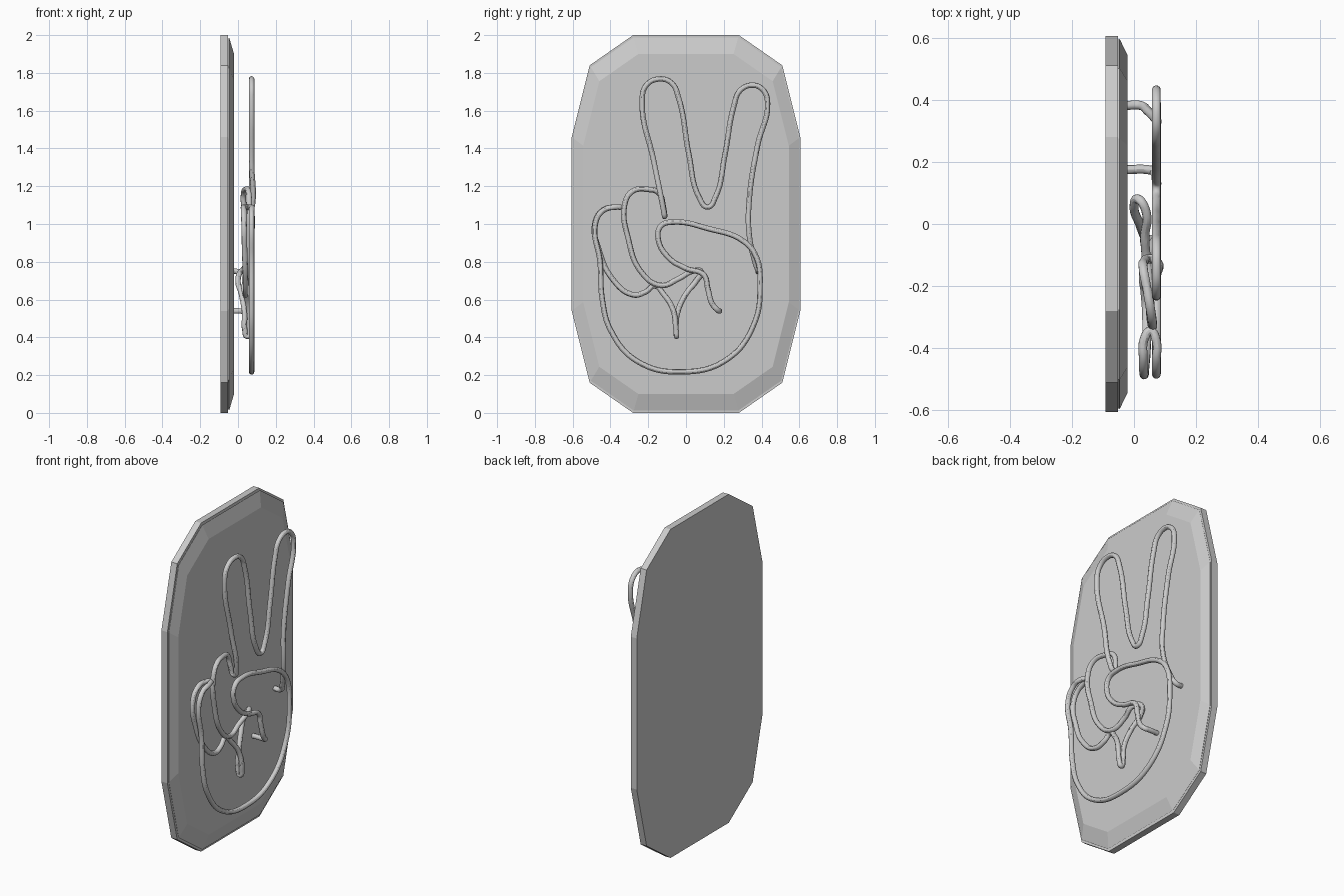
import bpy, bmesh

# --- Backing plaque: mirrored twelve-sided outline lofted through stepped rings ---
quarter = [(0.605, 0.46), (0.51, 0.84), (0.28, 1.0)]
outline = quarter + [(-y, z) for y, z in reversed(quarter)]
outline += [(-y, -z) for y, z in outline]
rings = [(-0.092, 1.0), (-0.052, 1.0), (-0.052, 0.982), (-0.047, 0.982),
         (-0.047, 0.988), (-0.021, 0.9)]          # (depth, outline scale)

bm = bmesh.new()
loops = [[bm.verts.new((x, y * s, 1 + z * s)) for y, z in outline] for x, s in rings]
n = len(outline)
for a, b in zip(loops, loops[1:]):
    for i in range(n):
        j = (i + 1) % n
        bm.faces.new((a[i], a[j], b[j], b[i]))
bm.faces.new(loops[0][::-1])
bm.faces.new(loops[-1])
bmesh.ops.recalc_face_normals(bm, faces=bm.faces)
mesh = bpy.data.meshes.new("backing_plaque")
bm.to_mesh(mesh)
bm.free()
bpy.context.collection.objects.link(bpy.data.objects.new("backing_plaque", mesh))

# --- One continuous bent glass tube drawing the hand ---
FRONT = 0.072


def flat(points):
    """Points lying in the front plane of the sign."""
    return [(FRONT, y, z) for y, z in points]


# rear entry stub
path = [(-0.025, 0.382, 0.75), (0.02, 0.382, 0.752), (0.043, 0.365, 0.80)]
# two raised fingers
path += flat([(0.335, 0.94), (0.335, 1.13), (0.38, 1.42), (0.432, 1.64), (0.408, 1.71),
              (0.35, 1.735), (0.285, 1.705), (0.255, 1.63), (0.205, 1.36), (0.155, 1.14),
              (0.115, 1.09), (0.07, 1.14), (0.015, 1.37), (-0.04, 1.67), (-0.075, 1.745),
              (-0.14, 1.768), (-0.21, 1.735), (-0.232, 1.655), (-0.17, 1.33), (-0.12, 1.08)])
# turn back and first folded finger
path += [(0.052, -0.113, 1.04), (0.033, -0.12, 1.09), (0.03, -0.145, 1.165),
         (0.04, -0.20, 1.183), (0.055, -0.285, 1.172), (0.06, -0.325, 1.10),
         (0.055, -0.305, 0.92), (0.05, -0.24, 0.75), (0.042, -0.135, 0.675),
         (0.035, -0.04, 0.71), (0.04, 0.035, 0.75)]
# hidden loop and palm crease
path += [(0.015, 0.08, 0.748), (0.0, 0.055, 0.70), (0.018, 0.0, 0.63),
         (0.035, -0.045, 0.53), (0.036, -0.053, 0.44), (0.05, -0.05, 0.405),
         (0.062, -0.053, 0.44), (0.058, -0.07, 0.55), (0.04, -0.12, 0.63),
         (0.03, -0.165, 0.672)]
# second folded finger and turn forward
path += [(0.035, -0.215, 0.64), (0.04, -0.28, 0.625), (0.04, -0.39, 0.71),
         (0.035, -0.46, 0.86), (0.032, -0.483, 1.0), (0.03, -0.44, 1.073),
         (0.035, -0.365, 1.09), (0.053, -0.345, 1.088), (0.07, -0.37, 1.09),
         (FRONT, -0.44, 1.07), (FRONT, -0.48, 1.0)]
# palm outline and thumb
path += flat([(-0.455, 0.80), (-0.443, 0.60), (-0.40, 0.44), (-0.26, 0.275), (-0.02, 0.217),
              (0.22, 0.285), (0.36, 0.47), (0.392, 0.68), (0.37, 0.83), (0.30, 0.912),
              (0.12, 0.975), (-0.07, 1.01), (-0.132, 0.99), (-0.147, 0.92), (-0.09, 0.82),
              (0.0, 0.765), (0.095, 0.73), (0.115, 0.66), (0.14, 0.575)])
# rear exit stub
path += [(0.062, 0.17, 0.542), (0.045, 0.175, 0.54), (-0.025, 0.175, 0.54)]

curve = bpy.data.curves.new("hand_tube", 'CURVE')
curve.dimensions = '3D'
curve.resolution_u = 8
curve.bevel_depth = 0.0145
curve.bevel_resolution = 4
curve.use_fill_caps = True
spline = curve.splines.new('BEZIER')
spline.bezier_points.add(len(path) - 1)
for p, co in zip(spline.bezier_points, path):
    p.co = co
    p.handle_left_type = p.handle_right_type = 'AUTO'
tube = bpy.data.objects.new("hand_tube", curve)
bpy.context.collection.objects.link(tube)
bpy.context.view_layer.objects.active = tube
tube.select_set(True)
bpy.ops.object.convert(target='MESH')
bpy.ops.object.shade_smooth_by_angle()
